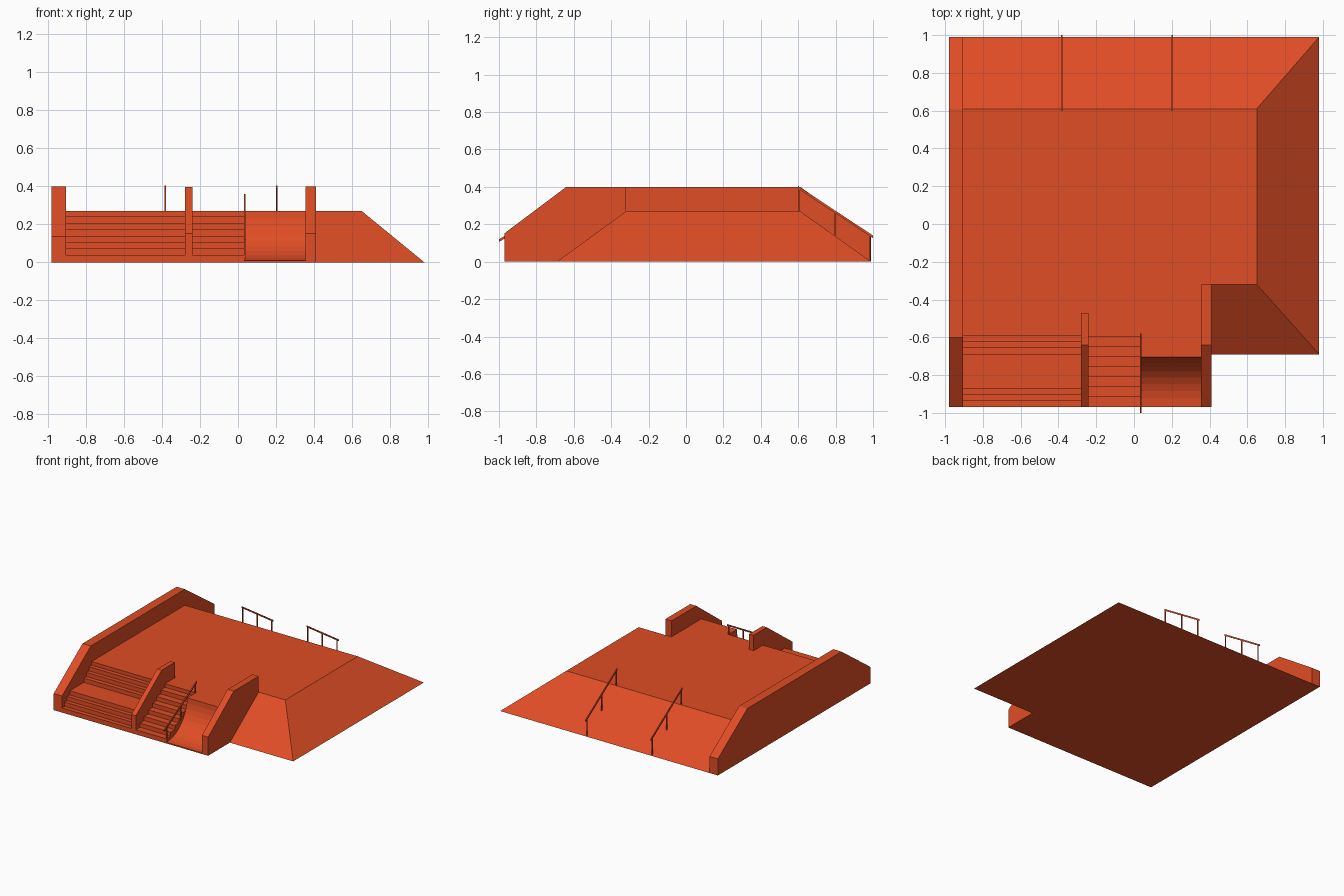
import bpy, bmesh, math
from mathutils import Vector

cube = bpy.data.objects.get("Cube")
if cube:
    bpy.data.objects.remove(cube, do_unlink=True)

DECK = 0.27      # deck height
FRONT = -0.97    # front edge of stairs and walls
JOIN = -0.59     # where the stairs meet the deck

paint = bpy.data.materials.new("orange_red")
paint.use_nodes = True
paint.diffuse_color = (0.74, 0.074, 0.018, 1)
paint.node_tree.nodes["Principled BSDF"].inputs["Base Color"].default_value = paint.diffuse_color


def finish(name, bm):
    bmesh.ops.recalc_face_normals(bm, faces=bm.faces)
    mesh = bpy.data.meshes.new(name)
    bm.to_mesh(mesh)
    bm.free()
    mesh.materials.append(paint)
    obj = bpy.data.objects.new(name, mesh)
    bpy.context.collection.objects.link(obj)
    return obj


def add_prism(bm, profile, x0, x1):
    """Extrude a (y, z) outline from x0 to x1."""
    face = bm.faces.new([bm.verts.new((x0, y, z)) for y, z in profile])
    out = bmesh.ops.extrude_face_region(bm, geom=[face], use_keep_orig=True)
    moved = [g for g in out["geom"] if isinstance(g, bmesh.types.BMVert)]
    bmesh.ops.translate(bm, verts=moved, vec=Vector((x1 - x0, 0, 0)))


def prism(name, profile, x0, x1):
    bm = bmesh.new()
    add_prism(bm, profile, x0, x1)
    return finish(name, bm)


def stairs(name, risers, x0, x1):
    """Equal rises at the given y positions, front to back."""
    outline = [(risers[0], 0)]
    for i, y in enumerate(risers):
        outline.append((y, DECK * i / len(risers) + (0.004 if i else 0)))
        top = DECK * (i + 1) / len(risers)
        outline.append((y, top + (0.004 if i < len(risers) - 1 else 0)))
    outline = outline[1:]
    if outline[-1][0] < JOIN:
        outline.append((JOIN, DECK))
    outline.append((JOIN, 0))
    return prism(name, outline, x0, x1)


def handrail(name, x, start, end, posts):
    """Sloped bar from start to end (y, z), on posts given as (y, base z)."""
    bm = bmesh.new()
    half, depth = 0.004, 0.014
    (ya, za), (yb, zb) = start, end
    add_prism(bm, [(ya, za), (yb, zb), (yb, zb - depth), (ya, za - depth)], x - half, x + half)
    for y, base in posts:
        top = za + (zb - za) * (y - ya) / (yb - ya) - depth / 2
        add_prism(bm, [(y - half, base), (y + half, base), (y + half, top), (y - half, top)],
                  x - half * 0.8, x + half * 0.8)
    return finish(name, bm)


# Deck with the back ramp
prism("deck", [(JOIN, 0), (0.99, 0), (0.61, DECK), (JOIN, DECK)], -0.905, 0.41)

# Sloped bank with hipped corners on the left side
bm = bmesh.new()
base = [bm.verts.new((x, y, 0)) for x, y in ((0.41, -0.69), (0.98, -0.69), (0.98, 0.99), (0.41, 0.99))]
top = [bm.verts.new((x, y, DECK)) for x, y in ((0.41, -0.32), (0.65, -0.32), (0.65, 0.61), (0.41, 0.61))]
bm.faces.new(base)
bm.faces.new(top)
for i in range(4):
    j = (i + 1) % 4
    bm.faces.new((base[i], base[j], top[j], top[i]))
finish("side_bank", bm)

# Long wall, sloping down at both ends
prism("long_wall", [(FRONT, 0), (FRONT, 0.135), (-0.60, 0.40), (0.61, 0.40), (0.99, 0.135), (0.99, 0)],
      -0.98, -0.905)

# Short walls beside the stairs and the quarter pipe
for name, x0, x1, back, height in (("middle_wall", -0.28, -0.24, -0.47, 0.395),
                                   ("pipe_wall", 0.355, 0.41, -0.32, 0.40)):
    prism(name, [(FRONT, 0), (FRONT, 0.152), (-0.64, height), (back, height), (back, 0)], x0, x1)

# Wide stairs with a landing, and a plain flight
flight = [0, 0.035, 0.067, 0.10]
stairs("landing_stairs", [FRONT + d for d in flight] + [-0.69 + d for d in flight], -0.905, -0.28)
stairs("plain_stairs", [FRONT + 0.0535 * i for i in range(8)], -0.24, 0.035)

# Quarter pipe
radius, steps = 0.26, 10
curve = []
for i in range(steps + 1):
    a = math.pi / 2 * i / steps
    curve.append((-0.965 + radius * math.sin(a), DECK - radius * math.cos(a)))
prism("quarter_pipe", [(FRONT, 0), (FRONT, 0.01)] + curve + [(JOIN, DECK), (JOIN, 0)], 0.035, 0.355)

# Handrails
for name, x in (("back_rail_right", -0.383), ("back_rail_left", 0.203)):
    handrail(name, x, (0.598, 0.405), (1.0, 0.14), [(0.606, 0.26), (0.795, 0.13), (0.983, 0)])
handrail("stair_rail", 0.035, (-0.58, 0.36), (-1.0, 0.12), [(-0.60, 0.22), (-0.785, 0.12), (-0.964, 0.02)])
